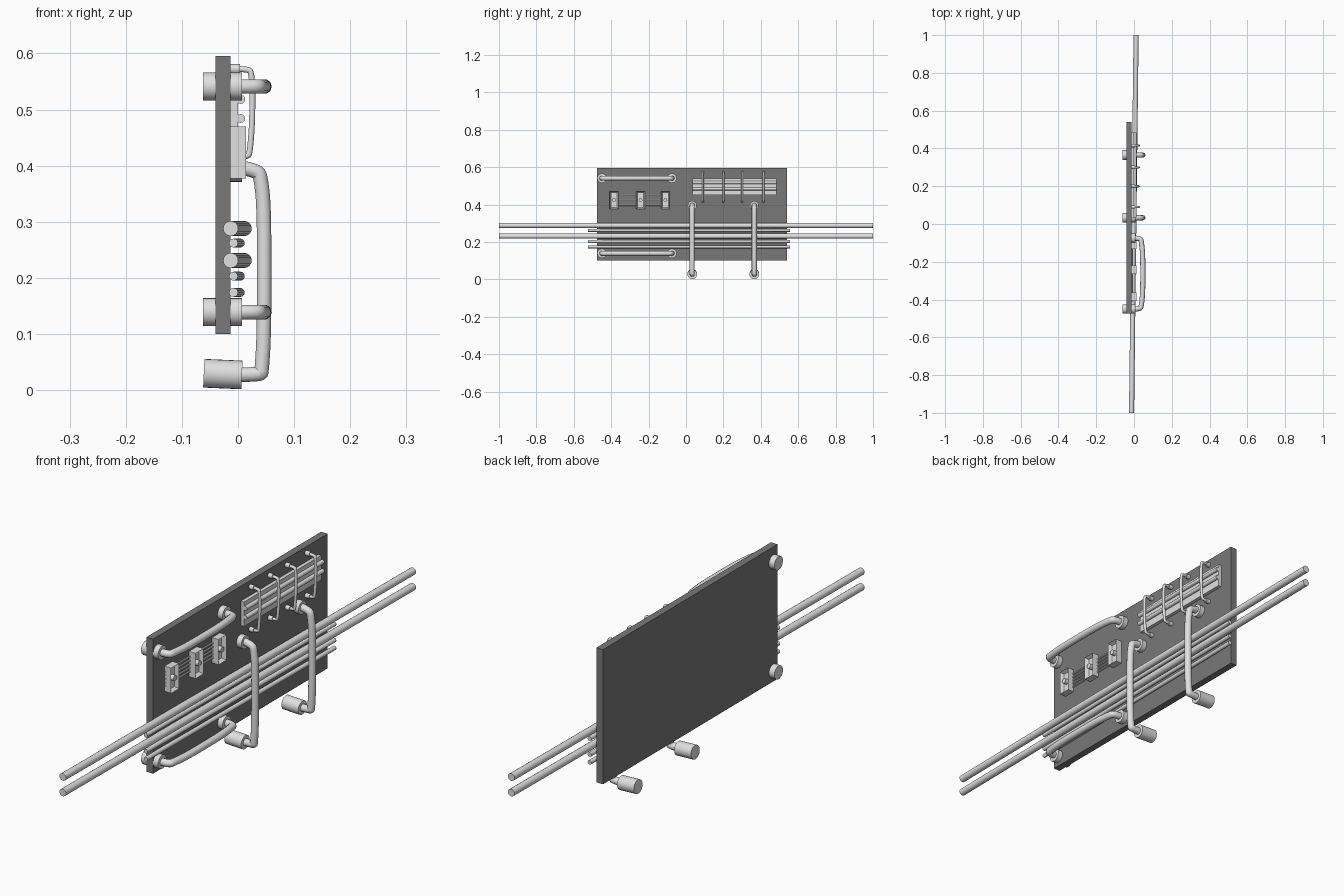
import bpy
import bmesh
from math import radians
from mathutils import Vector

old = bpy.data.objects.get("Cube")
if old:
    bpy.data.objects.remove(old, do_unlink=True)


def make_material(name, value):
    m = bpy.data.materials.new(name)
    m.use_nodes = True
    col = (value, value, value, 1)
    m.diffuse_color = col
    m.node_tree.nodes["Principled BSDF"].inputs["Base Color"].default_value = col
    return m


LIGHT = make_material("light grey", 0.75)
DARK = make_material("dark grey", 0.19)


def activate(ob):
    bpy.ops.object.select_all(action='DESELECT')
    ob.select_set(True)
    bpy.context.view_layer.objects.active = ob


def finish(ob, name, mat):
    ob.name = name
    ob.data.materials.append(mat)
    activate(ob)
    bpy.ops.object.shade_smooth_by_angle(angle=radians(40))
    return ob


def box(name, lo, hi, mat=LIGHT):
    lo, hi = Vector(lo), Vector(hi)
    bpy.ops.mesh.primitive_cube_add(size=1)
    ob = bpy.context.object
    for v in ob.data.vertices:
        v.co = (lo + hi) / 2 + v.co * (hi - lo)
    ob.name = name
    ob.data.materials.append(mat)
    return ob


def rod(name, a, b, r, sides=16):
    a, b = Vector(a), Vector(b)
    bpy.ops.mesh.primitive_cylinder_add(vertices=sides, radius=r,
                                        depth=(b - a).length, location=(a + b) / 2)
    ob = bpy.context.object
    ob.rotation_euler = (b - a).to_track_quat('Z', 'Y').to_euler()
    return finish(ob, name, LIGHT)


def pipe(name, points, r):
    cu = bpy.data.curves.new(name, 'CURVE')
    cu.dimensions = '3D'
    cu.bevel_depth = r
    cu.bevel_resolution = 3
    cu.use_fill_caps = True
    sp = cu.splines.new('NURBS')
    sp.points.add(len(points) - 1)
    for p, co in zip(sp.points, points):
        p.co = (*co, 1)
    sp.order_u = 3
    sp.use_endpoint_u = True
    sp.resolution_u = 6
    ob = bpy.data.objects.new(name, cu)
    bpy.context.collection.objects.link(ob)
    activate(ob)
    bpy.ops.object.convert(target='MESH')
    return finish(bpy.context.object, name, LIGHT)


# Backing board
box("board", (-0.04, -0.475, 0.10), (-0.013, 0.54, 0.595), DARK)

# Long and short horizontal rods, running slightly askew to the board
for z in (0.288, 0.231):
    rod("long_rod", (-0.013, -1, z), (0.011, 1, z), 0.0135)
for z in (0.262, 0.203, 0.174):
    rod("short_rod", (-0.008, -0.525, z), (0.004, 0.555, z), 0.008, 12)

# Horizontal handles; the front mounts pass through the board
for label, z in (("upper", 0.541), ("lower", 0.139)):
    y0, y1 = -0.45, -0.075
    rod(label + "_handle_front_mount", (-0.062, y0, z), (0.007, y0, z), 0.025, 24)
    rod(label + "_handle_back_mount", (-0.03, y1, z), (0.007, y1, z), 0.025, 24)
    pipe(label + "_handle",
         [(0, y0, z), (0.035, y0, z), (0.039, y0 + 0.02, z), (0.046, y0 + 0.08, z),
          (0.047, -0.26, z), (0.046, y1 - 0.08, z), (0.039, y1 - 0.02, z),
          (0.035, y1, z), (0, y1, z)], 0.0135)

# Vertical handles; the lower mounts hang below the board
for y in (0.033, 0.365):
    rod("hanging_mount", (-0.061, y, 0.03), (0.007, y, 0.027), 0.0255, 24)
    rod("hanging_handle_top_mount", (-0.03, y, 0.395), (0.007, y, 0.395), 0.024, 24)
    pipe("hanging_handle",
         [(0, y, 0.027), (0.04, y, 0.028), (0.042, y, 0.032), (0.046, y, 0.09),
          (0.047, y, 0.21), (0.046, y, 0.33), (0.041, y, 0.375),
          (0.036, y, 0.392), (0, y, 0.397)], 0.0135)

# Grille panel with raised half-round bars
box("grille_panel", (-0.015, 0.035, 0.45), (0.0, 0.485, 0.54))
for z in (0.518, 0.484):
    rod("grille_bar", (0.005, 0.035, z), (0.005, 0.485, z), 0.008, 12)

# Wire staples spanning the grille
for y in (0.09, 0.2, 0.3, 0.415):
    lo, hi = 0.416, 0.572
    for z in (lo, hi):
        rod("staple_mount", (-0.02, y, z), (0.004, y, z), 0.009, 12)
    pipe("staple",
         [(0, y, hi), (0.02, y, hi), (0.024, y, hi - 0.008), (0.026, y, 0.53),
          (0.025, y, 0.47), (0.021, y, lo + 0.008), (0.018, y, lo), (0, y, lo)], 0.0055)

# Recessed sockets with a central knob
for y in (-0.385, -0.243, -0.11):
    ob = box("socket", (-0.015, y - 0.023, 0.377), (0.014, y + 0.023, 0.47))
    bm = bmesh.new()
    bm.from_mesh(ob.data)
    bm.normal_update()
    front = [f for f in bm.faces if f.normal.x > 0.9]
    bmesh.ops.inset_region(bm, faces=front, thickness=0.009, depth=0)
    bmesh.ops.translate(bm, verts=front[0].verts, vec=(-0.015, 0, 0))
    bm.to_mesh(ob.data)
    bm.free()
    rod("socket_knob", (-0.01, y, 0.424), (0.014, y, 0.424), 0.01, 16)

# Thin wires linking the sockets
for i in range(5):
    z = 0.397 + i * 0.0135
    rod("socket_wire", (-0.01, -0.41, z), (-0.01, -0.09, z), 0.0035, 8)
